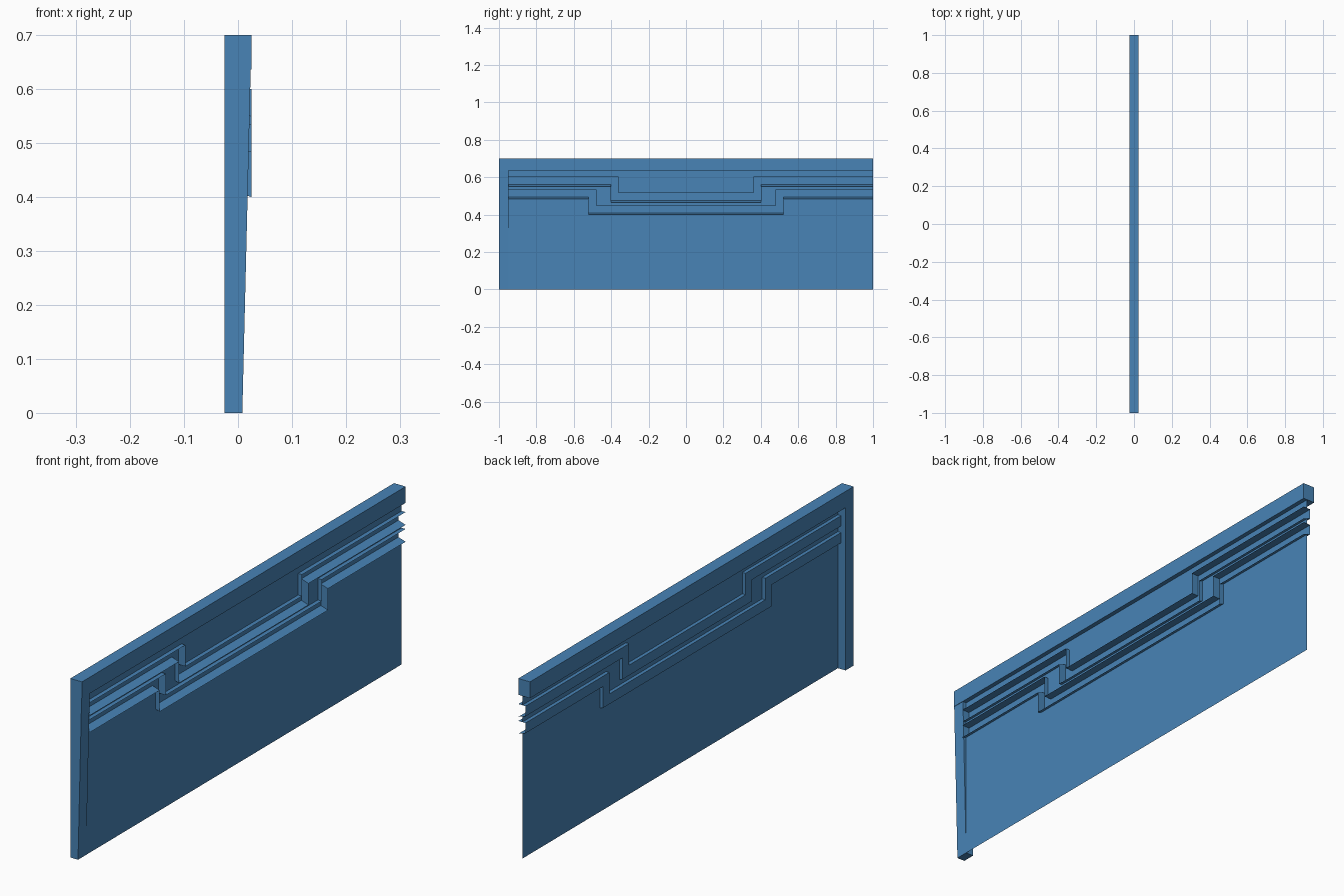
import bpy, bmesh

cube = bpy.data.objects.get("Cube")
if cube:
    bpy.data.objects.remove(cube, do_unlink=True)

# Material
blue = bpy.data.materials.new("steel_blue")
blue.use_nodes = True
color = (0.065, 0.23, 0.47, 1)
blue.diffuse_color = color
blue.node_tree.nodes["Principled BSDF"].inputs["Base Color"].default_value = color

# Main dimensions
HALF = 0.025          # half of the frame depth
RAIL_Z, TOP = 0.636, 0.7
POST_Y = -0.95        # inner side of the post
PANEL_X, WEB_X = 0.008, -0.006
DROP = 0.084          # how far the channels step down in the middle
LIP = 0.01            # rise of the lower channel wall towards the web


def finish(name, bm):
    bmesh.ops.remove_doubles(bm, verts=bm.verts, dist=0.0001)
    bmesh.ops.recalc_face_normals(bm, faces=bm.faces)
    mesh = bpy.data.meshes.new(name)
    bm.to_mesh(mesh)
    bm.free()
    mesh.materials.append(blue)
    obj = bpy.data.objects.new(name, mesh)
    bpy.context.collection.objects.link(obj)
    return obj


def prism(name, profile, y0, y1):
    """Extrude an xz profile along y."""
    bm = bmesh.new()
    face = bm.faces.new([bm.verts.new((x, y0, z)) for x, z in profile])
    out = bmesh.ops.extrude_face_region(bm, geom=[face])
    verts = [v for v in out["geom"] if isinstance(v, bmesh.types.BMVert)]
    bmesh.ops.translate(bm, verts=verts, vec=(0, y1 - y0, 0))
    return finish(name, bm)


def stepped(x, z, y, drop=DROP):
    """Line along the panel that steps down between -y and y."""
    low = z - drop
    return [(x, POST_Y, z), (x, -y, z), (x, -y, low),
            (x, y, low), (x, y, z), (x, 1, z)]


def strip(bm, a, b):
    """Bridge two lines of points with faces, skipping collapsed ones."""
    for i in range(len(a) - 1):
        if a[i] == a[i + 1] and abs(b[i][1] - a[i][1]) < 1e-6:
            continue
        if b[i] == b[i + 1] and abs(b[i][1] - a[i][1]) < 1e-6:
            continue
        bm.faces.new([bm.verts.new(p) for p in (a[i], a[i + 1], b[i + 1], b[i])])


# Frame: top rail and tapered end post
prism("top_rail", [(-HALF, RAIL_Z), (HALF, RAIL_Z), (HALF, TOP), (-HALF, TOP)], -1, 1)
prism("end_post", [(-HALF, 0), (PANEL_X, 0), (0.0235, RAIL_Z), (-HALF, RAIL_Z)], -1, POST_Y)

# Stepped channels, open towards +x: top z, bottom z, top step y, bottom step y
channels = {"upper_channel": (0.6, 0.55, 0.36, 0.4),
            "lower_channel": (0.534, 0.484, 0.482, 0.52)}
lip_at_panel = LIP * (HALF - PANEL_X) / (HALF - WEB_X)
edges = [stepped(PANEL_X, RAIL_Z, 0.36, 0)]
for name, (top, bottom, y_top, y_bottom) in channels.items():
    bm = bmesh.new()
    web_top = stepped(WEB_X, top, y_top)
    web_bottom = stepped(WEB_X, bottom + LIP, y_bottom)
    strip(bm, stepped(HALF, top, y_top), web_top)
    strip(bm, web_top, web_bottom)
    strip(bm, web_bottom, stepped(HALF, bottom, y_bottom))
    finish(name, bm)
    edges += [stepped(PANEL_X, top, y_top),
              stepped(PANEL_X, bottom + lip_at_panel, y_bottom)]
edges.append(stepped(PANEL_X, 0, 0.52, 0))

# Sheet panels between the rail, the channels and the bottom
for name, i in (("upper_panel", 0), ("middle_panel", 2), ("lower_panel", 4)):
    bm = bmesh.new()
    strip(bm, edges[i], edges[i + 1])
    finish(name, bm)
